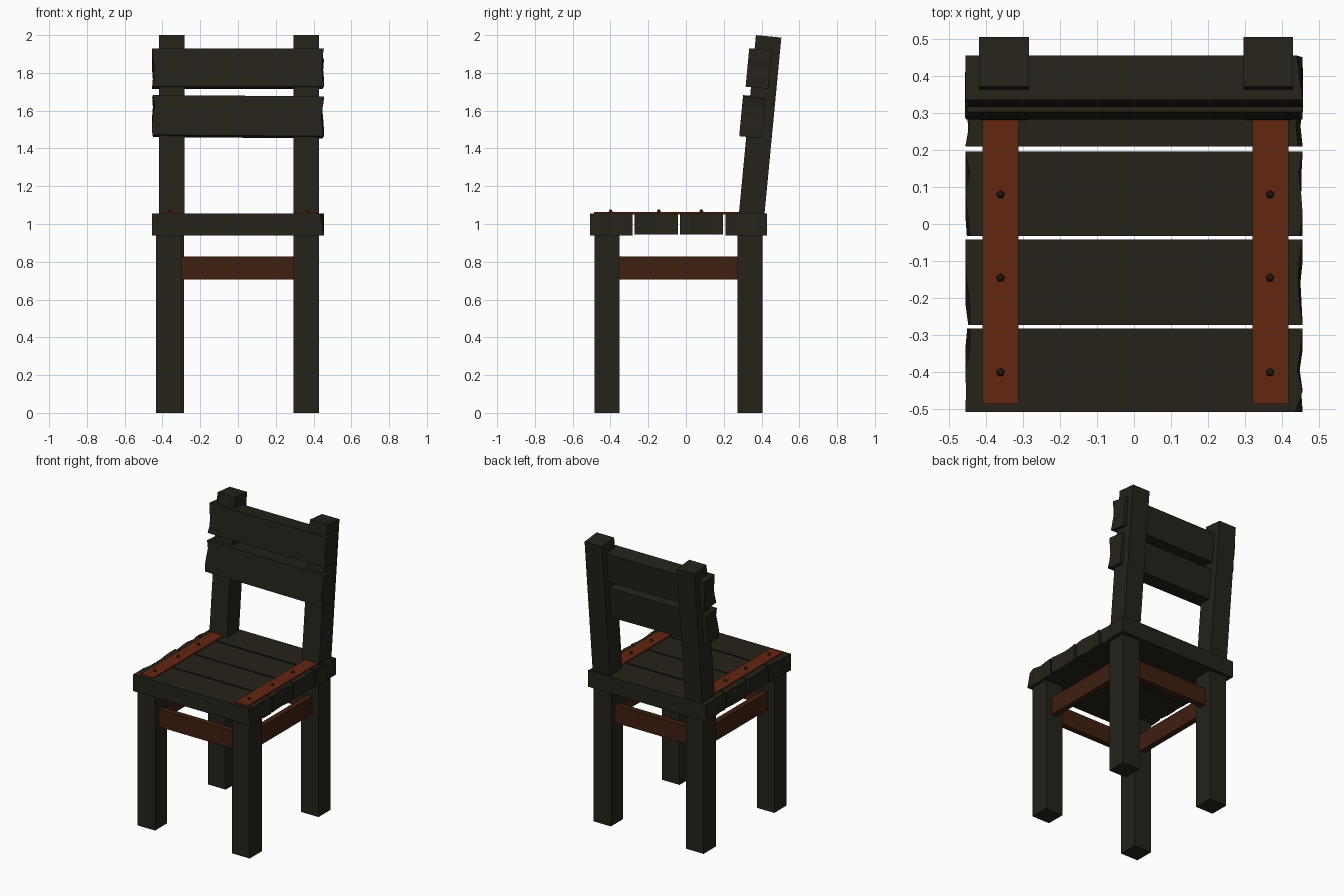
import bpy, bmesh
from math import radians, sin, cos
from mathutils import Matrix

if "Cube" in bpy.data.objects:
    bpy.data.objects.remove(bpy.data.objects["Cube"])


def material(name, rgb):
    m = bpy.data.materials.new(name)
    m.diffuse_color = (*rgb, 1)
    m.use_nodes = True
    m.node_tree.nodes["Principled BSDF"].inputs["Base Color"].default_value = m.diffuse_color
    return m


WOOD = material("dark_wood", (0.018, 0.016, 0.010))
BROWN = material("brown_wood", (0.050, 0.014, 0.005))
RED = material("red_strip", (0.125, 0.020, 0.005))
BOLT = material("bolt_metal", (0.030, 0.013, 0.007))


def finish(bm, name, mat):
    bmesh.ops.recalc_face_normals(bm, faces=bm.faces)
    me = bpy.data.meshes.new(name)
    bm.to_mesh(me)
    bm.free()
    me.materials.append(mat)
    ob = bpy.data.objects.new(name, me)
    bpy.context.collection.objects.link(ob)
    return ob


def box(name, x, y, z, mat):
    """Box from (min, max) ranges."""
    bm = bmesh.new()
    bmesh.ops.create_cube(bm, size=1)
    for v in bm.verts:
        v.co = [r[0] + (c + 0.5) * (r[1] - r[0]) for c, r in zip(v.co, (x, y, z))]
    return finish(bm, name, mat)


def plank(name, width, thick, left, right, loc, rot=(0, 0)):
    """Plank along x with chipped ends: insets (top, bottom) in thousandths,
    one pair for each station across the width."""
    bm = bmesh.new()
    n = len(left)
    grid = []
    for side, ends in ((-1, left), (1, right)):
        for k in (0, 1):
            grid.append([bm.verts.new((side * (0.455 - e[k] / 1000),
                                       (i / (n - 1) - 0.5) * width,
                                       (0.5 - k) * thick))
                         for i, e in enumerate(ends)])
    lt, lb, rt, rb = grid
    for a, b in ((lt, rt), (rb, lb), (lb, lt), (rt, rb)):
        for i in range(n - 1):
            bm.faces.new((a[i], b[i], b[i + 1], a[i + 1]))
    for i in (0, n - 1):
        bm.faces.new((lt[i], lb[i], rb[i], rt[i]))
    ob = finish(bm, name, WOOD)
    ob.matrix_world = (Matrix.Translation(loc) @ Matrix.Rotation(rot[1], 4, 'Y')
                       @ Matrix.Rotation(rot[0], 4, 'X'))
    return ob


# legs (slightly uneven spacing)
for name, x, y in (("front_leg_left", -0.435, -0.485), ("front_leg_right", 0.295, -0.485),
                   ("back_leg_left", -0.42, 0.272), ("back_leg_right", 0.295, 0.272)):
    box(name, (x, x + 0.135), (y, y + 0.134), (0, 0.95), WOOD)

# stretchers between the legs
Z = (0.705, 0.828)
box("stretcher_front", (-0.32, 0.31), (-0.44, -0.40), Z, BROWN)
box("stretcher_back", (-0.30, 0.31), (0.32, 0.36), Z, BROWN)
box("stretcher_left", (-0.382, -0.342), (-0.37, 0.29), Z, BROWN)
box("stretcher_right", (0.342, 0.382), (-0.37, 0.29), Z, BROWN)

# seat planks, front to back
seat = [
    (-0.507, -0.282, 0.94,
     [(0, 0), (2, 6), (0, 0), (12, 0), (12, 5)], [(20, 0), (0, 4), (14, 8), (6, 0), (0, 0)]),
    (-0.272, -0.042, 0.944,
     [(12, 8), (12, 0), (4, 0), (0, 6), (0, 0)], [(0, 0), (8, 3), (12, 6), (10, 0), (0, 0)]),
    (-0.032, 0.196, 0.944,
     [(12, 4), (6, 0), (0, 0), (12, 0), (0, 5)], [(8, 0), (0, 0), (4, 8), (10, 3), (0, 0)]),
    (0.209, 0.43, 0.94,
     [(0, 4), (10, 8), (10, 0), (4, 0), (0, 0)], [(12, 0), (18, 6), (10, 0), (6, 0), (0, 0)]),
]
for i, (y0, y1, z0, left, right) in enumerate(seat):
    plank(f"seat_plank_{i + 1}", y1 - y0, 1.055 - z0, left, right,
          (0, (y0 + y1) / 2, (z0 + 1.055) / 2))

# leaning back posts
T = radians(5.45)
L = 0.965
for name, x in (("back_post_left", -0.4175), ("back_post_right", 0.295)):
    post = box(name, (x, x + 0.134), (-0.0675, 0.0675), (-L, 0), WOOD)
    post.matrix_world = Matrix.Translation((0, 0.4375, 1.9935)) @ Matrix.Rotation(-T, 4, 'X')

# back slats, let into the posts
plank("back_slat_lower", 0.212, 0.12,
      [(2, 8), (0, 0), (6, 0), (14, 4), (4, 0)], [(0, 6), (10, 0), (14, 4), (6, 10), (0, 0)],
      (0, 0.352, 1.568), (radians(90) - T, radians(0.4)))
plank("back_slat_upper", 0.204, 0.12,
      [(0, 0), (10, 4), (12, 0), (4, 0), (0, 0)], [(0, 8), (6, 0), (12, 4), (8, 0), (0, 16)],
      (0, 0.385, 1.823), (radians(90) - T, 0))

# red strips with five-sided bolts
for side, x0, xb in (("left", -0.408, -0.36), ("right", 0.32, 0.367)):
    box("seat_strip_" + side, (x0, x0 + 0.097), (-0.486, 0.29), (1.05, 1.064), RED)
    for i, y in enumerate((-0.4, -0.145, 0.08)):
        bm = bmesh.new()
        bmesh.ops.create_cone(bm, cap_ends=True, segments=5, radius1=0.014, radius2=0.006,
                              depth=0.016,
                              matrix=Matrix.Translation((xb, y, 1.068)))
        finish(bm, f"bolt_{side}_{i + 1}", BOLT)
